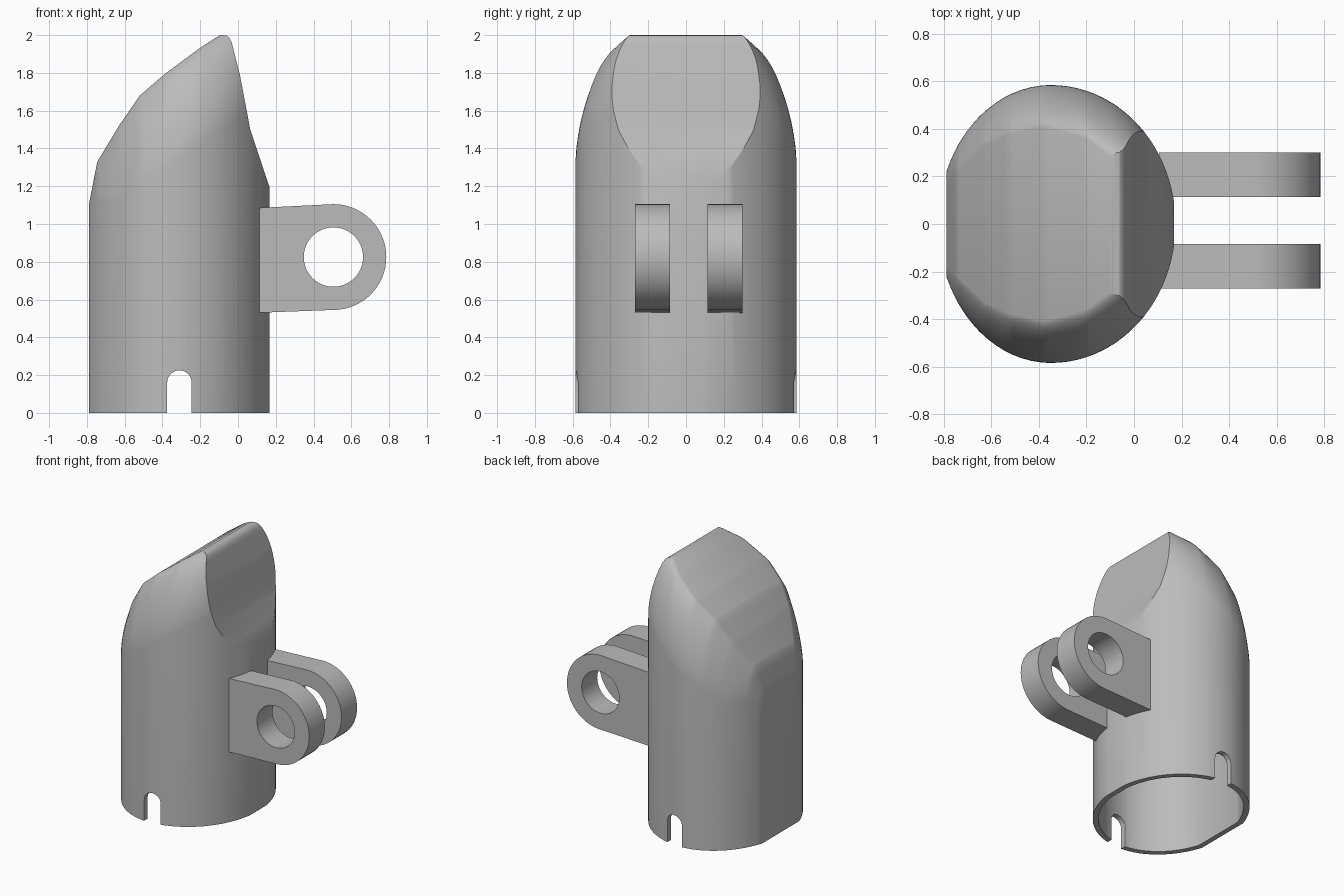
import bpy, bmesh
from math import pi, cos, sin, sqrt

if "Cube" in bpy.data.objects:
    bpy.data.objects.remove(bpy.data.objects["Cube"])

grey = bpy.data.materials.new("plain grey")
grey.use_nodes = True
grey.diffuse_color = (0.5, 0.5, 0.5, 1)
grey.node_tree.nodes["Principled BSDF"].inputs["Base Color"].default_value = (0.5, 0.5, 0.5, 1)


def interp(points, x):
    """Piecewise linear lookup that extends the last slope."""
    for (x0, y0), (x1, y1) in zip(points, points[1:]):
        if x <= x1:
            break
    return y0 + (y1 - y0) * (x - x0) / (x1 - x0)


def loft(name, loops):
    """Closed solid through loops of equal length."""
    bm = bmesh.new()
    rings = [[bm.verts.new(p) for p in loop] for loop in loops]
    n = len(rings[0])
    for a, b in zip(rings, rings[1:]):
        for i in range(n):
            j = (i + 1) % n
            bm.faces.new((a[i], a[j], b[j], b[i]))
    bm.faces.new(rings[0])
    bm.faces.new(rings[-1])
    bmesh.ops.recalc_face_normals(bm, faces=bm.faces)
    mesh = bpy.data.meshes.new(name)
    bm.to_mesh(mesh)
    bm.free()
    mesh.materials.append(grey)
    ob = bpy.data.objects.new(name, mesh)
    bpy.context.collection.objects.link(ob)
    return ob


def prism(name, outline, y0, y1):
    """Outline of (x, z) points extruded along y."""
    return loft(name, [[(x, y, z) for x, z in outline] for y in (y0, y1)])


def arc(cx, cz, r, a0, a1, steps):
    return [(cx + r * cos(a0 + (a1 - a0) * i / steps), cz + r * sin(a0 + (a1 - a0) * i / steps))
            for i in range(steps + 1)]


def boolean(ob, cutter, operation):
    mod = ob.modifiers.new("cut", 'BOOLEAN')
    mod.object, mod.operation, mod.solver = cutter, operation, 'EXACT'
    bpy.context.view_layer.objects.active = ob
    bpy.ops.object.modifier_apply(modifier=mod.name)
    bpy.data.objects.remove(cutter)


def smooth(ob, angle):
    bpy.ops.object.select_all(action='DESELECT')
    ob.select_set(True)
    bpy.context.view_layer.objects.active = ob
    bpy.ops.object.shade_smooth_by_angle(angle=angle)


# Sloping roof height, flat half width of the roof, and depth of its rounded shoulders
ROOF = [(-0.79, 1.1), (-0.745, 1.33), (-0.63, 1.52), (-0.52, 1.68), (-0.38, 1.8), (-0.19, 1.94), (-0.08, 2.01)]
FLAT = [(-0.79, 0.18), (-0.745, 0.22), (-0.63, 0.33), (-0.52, 0.38), (-0.38, 0.41), (-0.2, 0.36), (-0.08, 0.27)]
DROP = [(-0.79, 0.08), (-0.745, 0.22), (-0.63, 0.4), (-0.4, 0.5), (0.2, 0.5)]


def section(x):
    """Upright cross-section of the shell at x."""
    reach = 0.475 if x < -0.35 else 0.525
    w = 0.585 * sqrt(max(0.001, 1 - ((x + 0.35) / reach) ** 2))
    top, drop = interp(ROOF, x), interp(DROP, x)
    f = max(min(interp(FLAT, x), 0.85 * w), 0.3 * w)
    half = [(w, 0)]
    for i in range(15):
        a = pi / 2 * i / 14
        half.append((f + (w - f) * cos(a) ** 1.25, top - drop + drop * sin(a) ** 1.25))
    return [(x, y, z) for y, z in half] + [(x, -y, z) for y, z in reversed(half)]


# Shell: lofted hood trimmed by the beak-shaped side profile
stations = {-0.79} | {x for x, z in ROOF}
stations |= {-0.35 - 0.47 * cos(pi * i / 36) for i in range(3, 18)}
stations |= {-0.35 + 0.52 * sin(pi / 2 * i / 22) for i in range(23)}
stations = sorted(s for s in stations if s >= -0.79)
stations = [s for i, s in enumerate(stations) if i == 0 or s - stations[i - 1] > 0.0004]
shell = loft("shell", [section(x) for x in stations])
beak = [(-1, -0.1), (-1, 2.1), (-0.13, 2.1), (-0.1, 1.999), (-0.08, 2.0), (-0.06, 1.997), (-0.045, 1.985),
        (-0.033, 1.96), (0.01, 1.79), (0.065, 1.5), (0.168, 1.19), (0.168, -0.1)]
boolean(shell, prism("beak_cutter", beak, -1, 1), 'INTERSECT')

# Hollow inside, open at the bottom
cavity = shell.copy()
cavity.data = shell.data.copy()
bpy.context.collection.objects.link(cavity)
for v in cavity.data.vertices:
    v.co.x = -0.31 + (v.co.x + 0.31) * 0.92
    v.co.y *= 0.93
    v.co.z = v.co.z * 0.975 - 0.01
boolean(shell, cavity, 'DIFFERENCE')

# Round-topped slots through the front and back of the rim
slot = [(-0.375, -0.1), (-0.245, -0.1)] + arc(-0.31, 0.16, 0.065, 0, pi, 16)
boolean(shell, prism("slot_cutter", slot, -1, 1), 'DIFFERENCE')
smooth(shell, 0.45)

# Pair of pierced hinge lugs
lug_outline = [(0.105, 1.085), (0.105, 0.53)] + arc(0.505, 0.825, 0.28, -pi / 2, pi / 2, 32)
for name, y in (("front_lug", -0.178), ("back_lug", 0.207)):
    lug = prism(name, lug_outline, y - 0.093, y + 0.093)
    hole = prism("hole_cutter", arc(0.505, 0.825, 0.157, 0, 2 * pi * 47 / 48, 47), y - 0.2, y + 0.2)
    boolean(lug, hole, 'DIFFERENCE')
    smooth(lug, 0.5)
